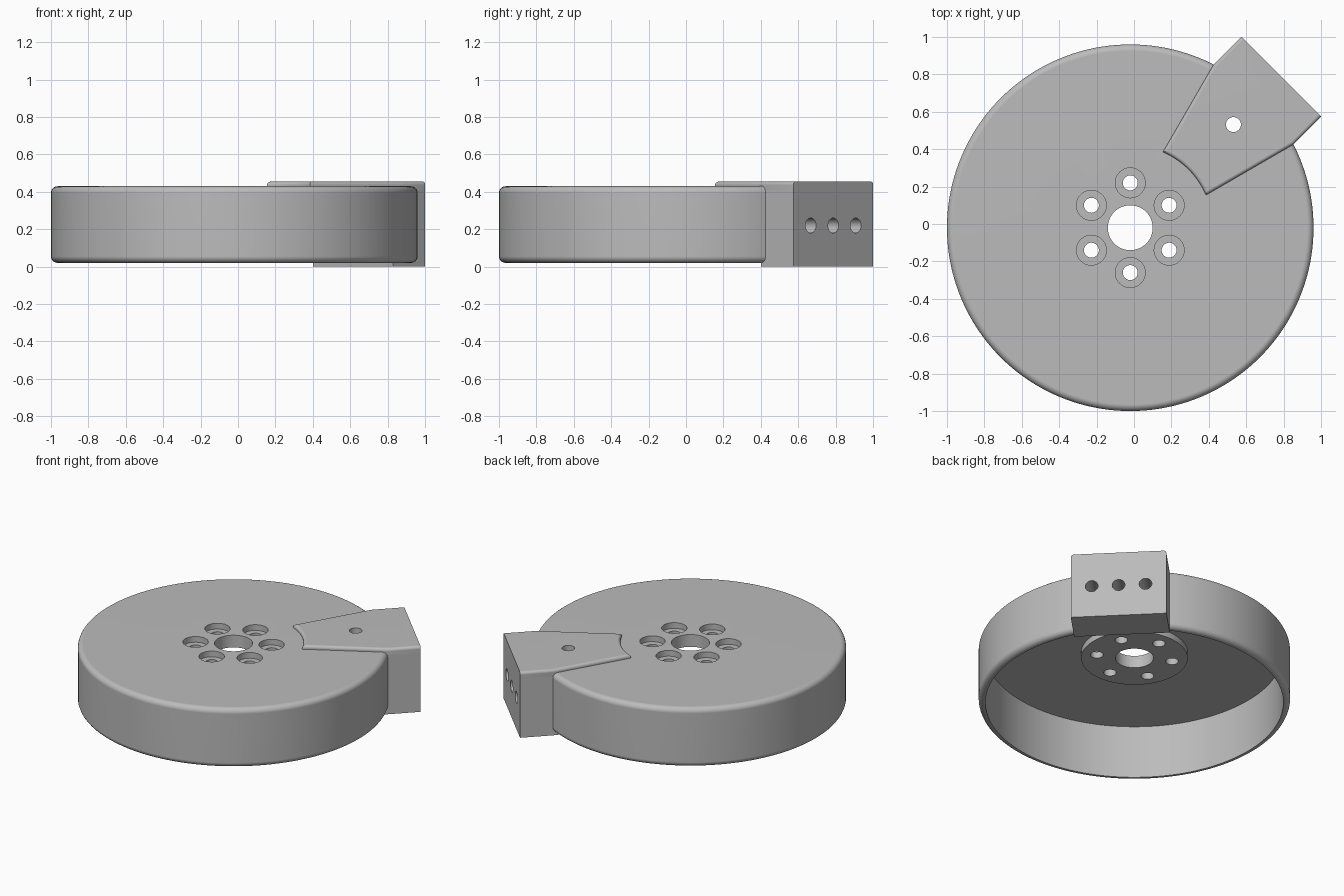
import bpy, bmesh, math
from math import cos, sin, pi, radians
from mathutils import Matrix

cube = bpy.data.objects.get("Cube")
if cube:
    bpy.data.objects.remove(cube, do_unlink=True)

grey = bpy.data.materials.new("light grey metal")
grey.use_nodes = True
grey.diffuse_color = (0.5, 0.5, 0.5, 1)
grey.node_tree.nodes["Principled BSDF"].inputs["Base Color"].default_value = grey.diffuse_color

CENTRE = Matrix.Translation((-0.02, -0.02, 0))
DIAGONAL = CENTRE @ Matrix.Rotation(pi / 4, 4, 'Z')   # clamp points to +x +y
TOP, BOTTOM, RADIUS = 0.43, 0.02, 0.98


def make(name, bm, matrix):
    bmesh.ops.recalc_face_normals(bm, faces=bm.faces)
    bm.transform(matrix)
    mesh = bpy.data.meshes.new(name)
    bm.to_mesh(mesh)
    bm.free()
    obj = bpy.data.objects.new(name, mesh)
    bpy.context.collection.objects.link(obj)
    mesh.materials.append(grey)
    return obj


def lathe(name, profile, matrix, steps=160):
    bm = bmesh.new()
    rings = [[bm.verts.new((r * cos(2 * pi * i / steps), r * sin(2 * pi * i / steps), z))
              for r, z in profile] for i in range(steps)]
    n = len(profile)
    for i in range(steps):
        a, b = rings[i], rings[(i + 1) % steps]
        for j in range(n):
            k = (j + 1) % n
            bm.faces.new((a[j], b[j], b[k], a[k]))
    return make(name, bm, matrix)


def prism(name, outline, low, high, matrix, rounded=0, flat_from=None):
    bm = bmesh.new()
    base = bm.faces.new([bm.verts.new((x, y, low)) for x, y in outline])
    up = bmesh.ops.extrude_face_region(bm, geom=[base])["geom"]
    bmesh.ops.translate(bm, vec=(0, 0, high - low),
                        verts=[v for v in up if isinstance(v, bmesh.types.BMVert)])
    if rounded:
        # round the upper rim except along the outer end
        rim = [e for e in bm.edges if all(v.co.z > high - 1e-4 for v in e.verts)
               and not all(v.co.x > flat_from for v in e.verts)]
        bmesh.ops.bevel(bm, geom=rim, offset=rounded, segments=5, profile=0.5,
                        affect='EDGES', clamp_overlap=True)
    return make(name, bm, matrix)


def rod(radius, length, matrix):
    bm = bmesh.new()
    bmesh.ops.create_cone(bm, cap_ends=True, segments=40, radius1=radius,
                          radius2=radius, depth=length)
    obj = make("hole_cutter", bm, matrix)
    obj.hide_render = True
    return obj


def drill(obj, cutters):
    for cutter in cutters:
        mod = obj.modifiers.new("hole", 'BOOLEAN')
        mod.operation, mod.solver, mod.object = 'DIFFERENCE', 'EXACT', cutter
    graph = bpy.context.evaluated_depsgraph_get()
    mesh = bpy.data.meshes.new_from_object(obj.evaluated_get(graph))
    obj.modifiers.clear()
    obj.data = mesh


def finish(obj):
    obj.data.shade_smooth()
    obj.data.set_sharp_from_angle(angle=radians(32))
    mod = obj.modifiers.new("flat face shading", 'WEIGHTED_NORMAL')
    mod.keep_sharp = True


def corner(r, z, size, start):
    return [(r + size * cos(start - i * pi / 12), z + size * sin(start - i * pi / 12))
            for i in range(7)]


# Drum: hollow below, with rounded rims and a thicker hub
FILLET = 0.035
profile = [(0.12, TOP)]
profile += corner(RADIUS - FILLET, TOP - FILLET, FILLET, pi / 2)
profile += corner(RADIUS - FILLET, BOTTOM + FILLET, FILLET, 0)
profile += [(0.937, BOTTOM), (0.937, 0.387), (0.335, 0.387), (0.335, 0.345), (0.12, 0.345)]
drum = lathe("drum", profile, CENTRE)

# Clamp plate: wedge with a concave inner end and a straight outer tail
HALF = 0.302
spread = math.atan2(0.163, 0.41)
arc = [(0.441 * cos(t), 0.441 * sin(t))
       for t in (spread * (1 - i / 8) for i in range(17))]
outline = arc + [(0.932, -HALF), (1.142, -HALF), (1.142, HALF), (0.932, HALF)]
plate = prism("clamp_plate", outline, 0.41, 0.455, DIAGONAL, 0.022, 1.1)

# Clamp block hanging down outside the rim
block = prism("clamp_block", [(0.897, -HALF), (1.142, -HALF), (1.142, HALF), (0.897, HALF)],
              0, 0.41, DIAGONAL)

# Bolt holes with wide shallow seats, and the pin hole through plate and drum
bolts = []
for i in range(6):
    spot = CENTRE @ Matrix.Rotation(pi / 6 + i * pi / 3, 4, 'Z') @ Matrix.Translation((0.24, 0, 0))
    bolts.append(rod(0.04, 1, spot @ Matrix.Translation((0, 0, 0.4))))
    bolts.append(rod(0.08, 0.1, spot @ Matrix.Translation((0, 0, 0.44))))
pin = rod(0.04, 1, DIAGONAL @ Matrix.Translation((0.78, 0, 0.4)))
ports = [rod(0.04, 0.4, DIAGONAL @ Matrix.Translation((1.142, v, 0.22))
             @ Matrix.Rotation(pi / 2, 4, 'Y')) for v in (-0.17, 0, 0.17)]

drill(drum, bolts + [pin])
drill(plate, [pin])
drill(block, ports)
for cutter in bolts + [pin] + ports:
    bpy.data.objects.remove(cutter, do_unlink=True)
for part in (drum, plate, block):
    finish(part)
